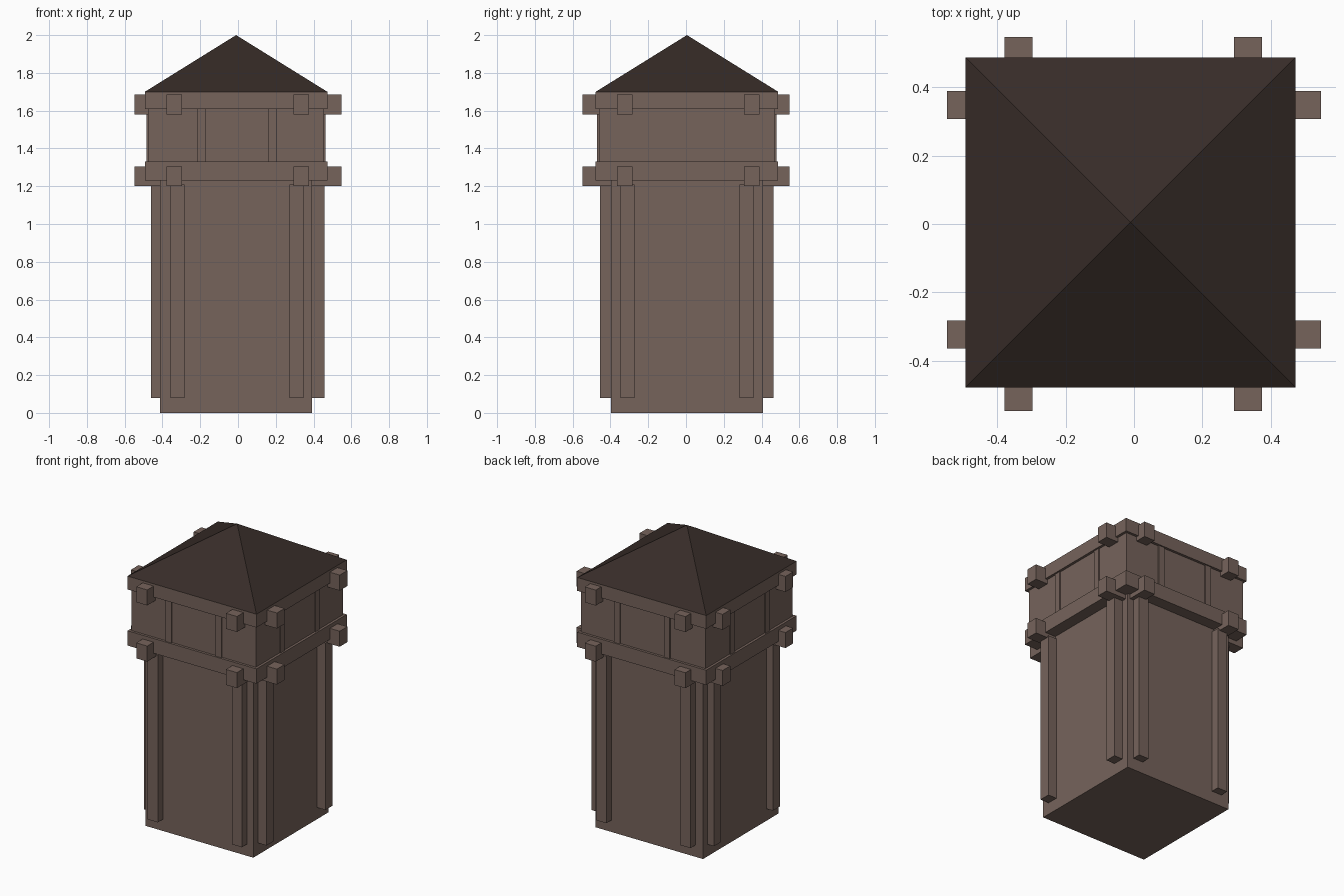
import bpy, bmesh

if "Cube" in bpy.data.objects:
    bpy.data.objects.remove(bpy.data.objects["Cube"])

CX, CY = -0.01, 0.005      # axis of the tower shaft


def material(name, rgb):
    m = bpy.data.materials.new(name)
    m.diffuse_color = (*rgb, 1)
    m.use_nodes = True
    m.node_tree.nodes["Principled BSDF"].inputs["Base Color"].default_value = m.diffuse_color
    return m


WOOD = material("weathered_wood", (0.18, 0.125, 0.105))
ROOF = material("dark_roof", (0.038, 0.025, 0.021))


def finish(name, bm, mat):
    mesh = bpy.data.meshes.new(name)
    bmesh.ops.recalc_face_normals(bm, faces=bm.faces)
    bm.to_mesh(mesh)
    bm.free()
    mesh.materials.append(mat)
    ob = bpy.data.objects.new(name, mesh)
    bpy.context.collection.objects.link(ob)
    return ob


def box(name, x, y, z, mat=WOOD):
    """Box from (min, max) ranges."""
    bm = bmesh.new()
    bmesh.ops.create_cube(bm, size=1)
    for v in bm.verts:
        v.co = [(r[0] + r[1]) / 2 + c * (r[1] - r[0]) for r, c in zip((x, y, z), v.co)]
    return finish(name, bm, mat)


def square(name, half, z):
    """Square block around the shaft axis."""
    return box(name, (CX - half, CX + half), (CY - half, CY + half), z)


# Shaft, floor band, lookout room and eaves band
square("shaft", 0.403, (0, 1.25))
square("floor_band", 0.483, (1.23, 1.33))
square("lookout_room", 0.466, (1.32, 1.62))
square("eaves_band", 0.483, (1.61, 1.70))

# Pyramid roof: collapse the top of a cube to a point
roof = square("roof", 0.483, (1.70, 2.0))
bm = bmesh.new()
bm.from_mesh(roof.data)
bmesh.ops.pointmerge(bm, verts=[v for v in bm.verts if v.co.z > 1.9],
                     merge_co=(CX, CY, 2.0))
bm.to_mesh(roof.data)
bm.free()
roof.data.materials[0] = ROOF


def strips(name, offset, width, out_x, out_y, z, depth):
    """Two upright strips on each of the four walls."""
    for s, tag in ((-1, "a"), (1, "b")):
        cx, cy = -0.005 + s * offset, 0.005 + s * offset
        xr, yr = (cx - width / 2, cx + width / 2), (cy - width / 2, cy + width / 2)
        box(f"{name}_front_{tag}", xr, (out_y[0], out_y[0] + depth), z)
        box(f"{name}_back_{tag}", xr, (out_y[1] - depth, out_y[1]), z)
        box(f"{name}_left_{tag}", (out_x[0], out_x[0] + depth), yr, z)
        box(f"{name}_right_{tag}", (out_x[1] - depth, out_x[1]), yr, z)


# Posts on the shaft and thin battens on the lookout room
strips("post", 0.315, 0.075, (-0.46, 0.457), (-0.455, 0.463), (0.08, 1.21), 0.09)
strips("batten", 0.187, 0.044, (-0.485, 0.462), (-0.47, 0.48), (1.32, 1.62), 0.03)

# Crossing beams whose ends stick out below each band
for level, z in (("lower", (1.20, 1.305)), ("upper", (1.58, 1.685))):
    for s, tag in ((-1, "a"), (1, "b")):
        bx, by = -0.002 + s * 0.336, 0.012 + s * 0.336
        box(f"{level}_long_beam_{tag}", (bx - 0.041, bx + 0.041), (-0.547, 0.547), z)
        box(f"{level}_cross_beam_{tag}", (-0.547, 0.547), (by - 0.041, by + 0.041), z)
